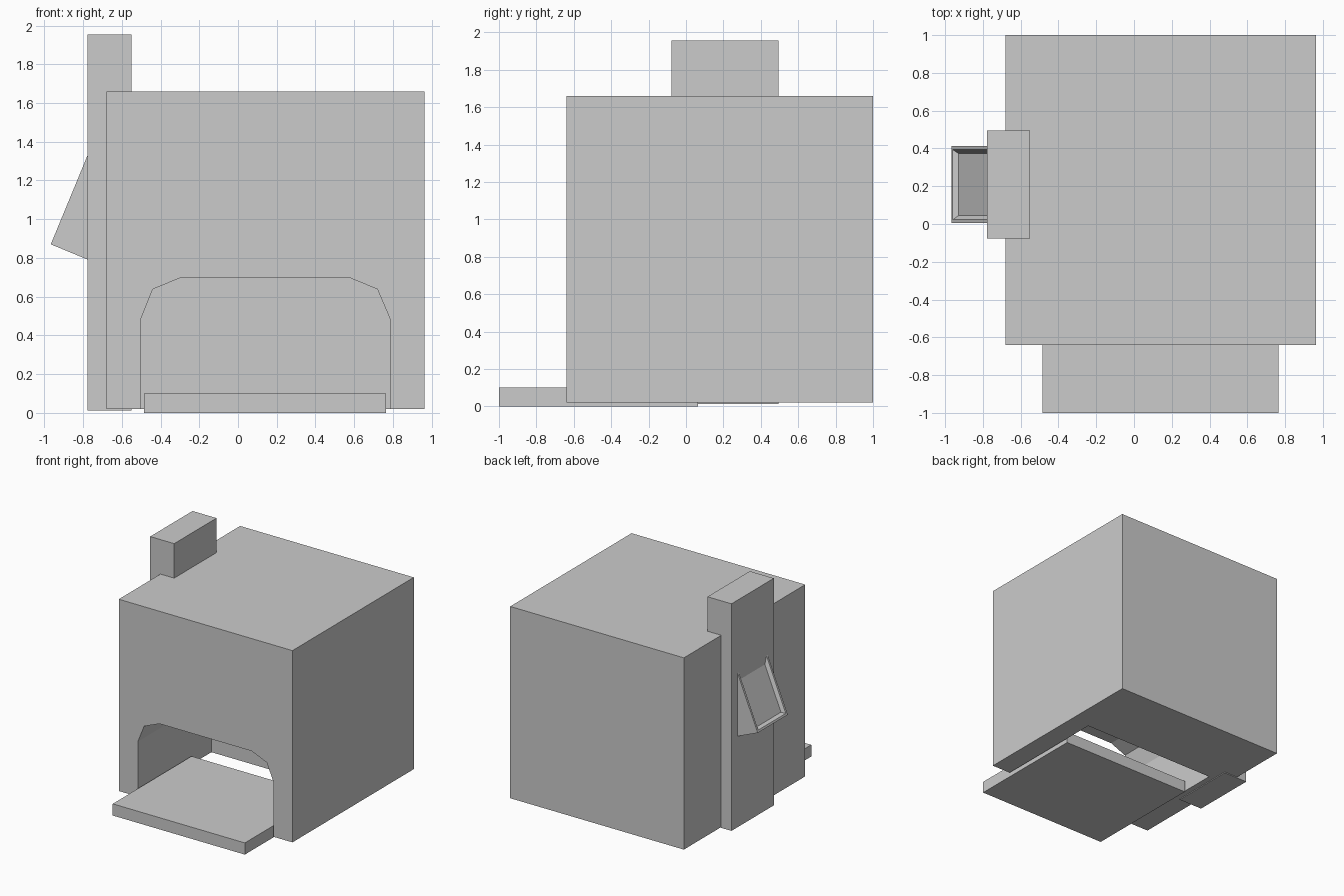
import bpy
import bmesh
from math import atan2
from mathutils import Matrix

if "Cube" in bpy.data.objects:
    bpy.data.objects.remove(bpy.data.objects["Cube"])


def finish(name, bm):
    bmesh.ops.recalc_face_normals(bm, faces=bm.faces[:])
    mesh = bpy.data.meshes.new(name)
    bm.to_mesh(mesh)
    bm.free()
    obj = bpy.data.objects.new(name, mesh)
    bpy.context.collection.objects.link(obj)
    return obj


def box_bm(lo, hi):
    bm = bmesh.new()
    size = [b - a for a, b in zip(lo, hi)]
    mid = [(a + b) / 2 for a, b in zip(lo, hi)]
    bmesh.ops.create_cube(bm, size=1, matrix=Matrix.Translation(mid) @ Matrix.Diagonal((*size, 1)))
    return bm


def box(name, lo, hi):
    return finish(name, box_bm(lo, hi))


# Main block
body = box("oven_body", (-0.68, -0.64, 0.02), (0.963, 1.0, 1.66))

# Arched mouth, open at the front and underneath
arch = [(-0.5, -0.2), (-0.5, 0.49), (-0.44, 0.638), (-0.295, 0.698),
        (0.575, 0.698), (0.72, 0.638), (0.785, 0.485), (0.785, -0.2)]
bm = bmesh.new()
face = bm.faces.new([bm.verts.new((x, -0.8, z)) for x, z in arch])
ext = bmesh.ops.extrude_face_region(bm, geom=[face])
bmesh.ops.translate(bm, vec=(0, 1.155, 0),
                    verts=[g for g in ext["geom"] if isinstance(g, bmesh.types.BMVert)])
cutter = finish("mouth_cutter", bm)
cutter.hide_render = True
mod = body.modifiers.new("mouth", 'BOOLEAN')
mod.operation = 'DIFFERENCE'
mod.solver = 'EXACT'
mod.object = cutter
bpy.context.view_layer.objects.active = body
bpy.ops.object.modifier_apply(modifier=mod.name)
bpy.data.objects.remove(cutter)

# Sliding tray in the mouth
box("tray", (-0.485, -1.0, 0.0), (0.765, 0.065, 0.1))

# Chimney on the left side
box("chimney", (-0.777, -0.077, 0.013), (-0.55, 0.495, 1.955))

# Tilted panel with a recessed face (local x runs up the slope, z faces out)
bm = box_bm((0, 0.005, -0.22), (0.6, 0.412, 0))
front = max(bm.faces, key=lambda f: f.calc_center_median().z)
bmesh.ops.inset_region(bm, faces=[front], thickness=0.025)
bmesh.ops.inset_region(bm, faces=[front], thickness=0.03, depth=-0.025)
panel = finish("tilted_panel", bm)
panel.location = (-0.967, 0, 0.87)
panel.rotation_euler = (0, -atan2(0.46, 0.19), 0)
